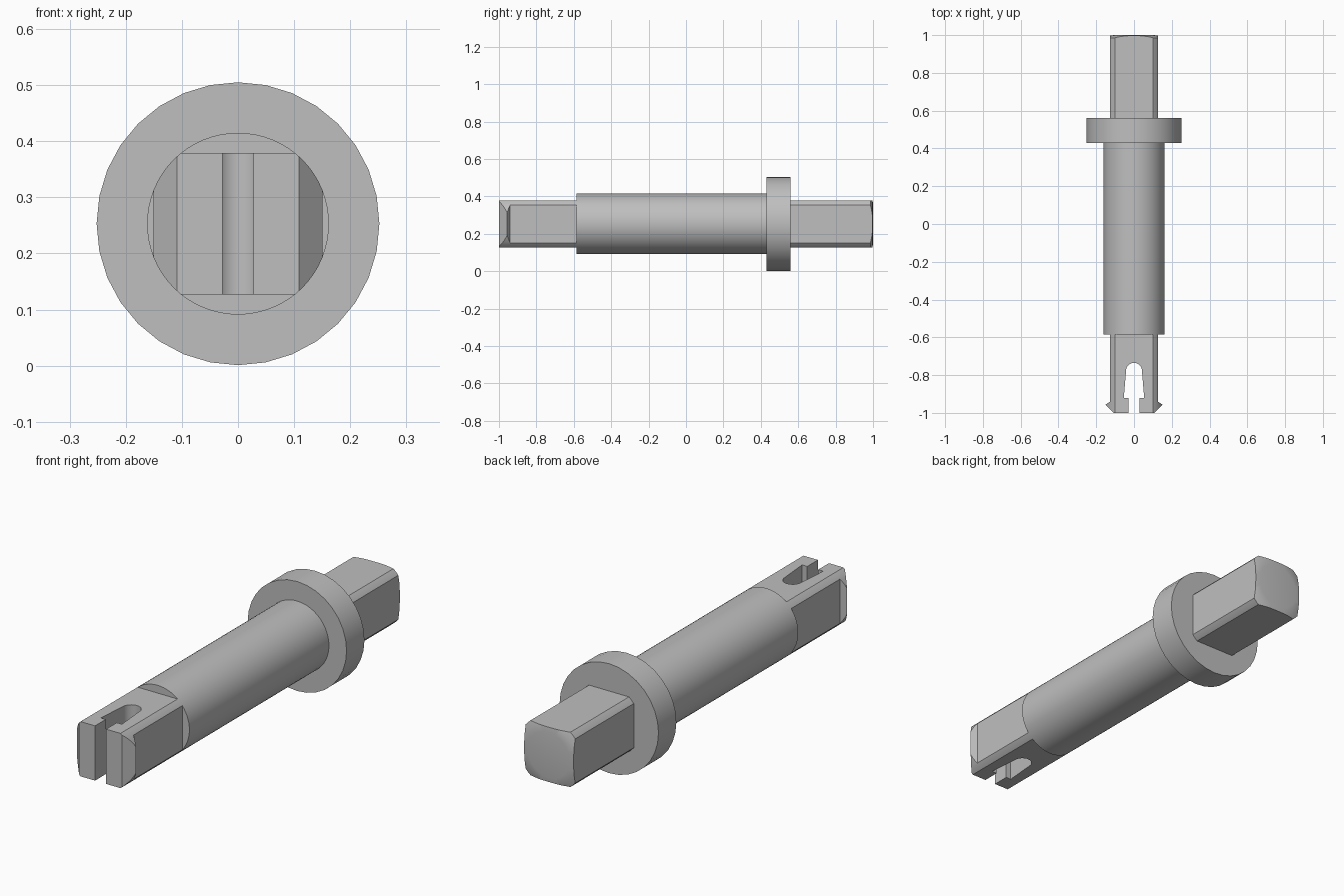
import bpy, bmesh, math

if "Cube" in bpy.data.objects:
    bpy.data.objects.remove(bpy.data.objects["Cube"])

Z = 0.253          # axis height
R = 0.162          # shaft radius
H = 0.126          # half thickness of the flat-sided ends

steel = bpy.data.materials.new("light_grey")
steel.diffuse_color = (0.52, 0.52, 0.52, 1)
steel.use_nodes = True
steel.node_tree.nodes["Principled BSDF"].inputs["Base Color"].default_value = steel.diffuse_color


def finish(bm, name):
    bmesh.ops.recalc_face_normals(bm, faces=bm.faces)
    me = bpy.data.meshes.new(name)
    bm.to_mesh(me)
    bm.free()
    me.materials.append(steel)
    ob = bpy.data.objects.new(name, me)
    bpy.context.collection.objects.link(ob)
    return ob


def lathe(name, profile, n):
    """Turn (radius, y) points around the lengthwise axis, capping both ends."""
    bm = bmesh.new()
    rings = [[bm.verts.new((r * math.sin(2 * math.pi * i / n), y,
                            Z + r * math.cos(2 * math.pi * i / n)))
              for i in range(n)] for r, y in profile]
    for a, b in zip(rings, rings[1:]):
        for i in range(n):
            j = (i + 1) % n
            bm.faces.new((a[i], a[j], b[j], b[i]))
    bm.faces.new(rings[0])
    bm.faces.new(rings[-1])
    return finish(bm, name)


def plate(name, outline):
    """Extrude an (x, y) outline through the thickness of the flats."""
    bm = bmesh.new()
    f = bm.faces.new([bm.verts.new((x, y, Z - H)) for x, y in outline])
    up = bmesh.ops.extrude_face_region(bm, geom=[f])["geom"]
    verts = [v for v in up if isinstance(v, bmesh.types.BMVert)]
    bmesh.ops.translate(bm, verts=verts, vec=(0, 0, 2 * H))
    return finish(bm, name)


def intersect(ob, cutter):
    m = ob.modifiers.new("round_corners", 'BOOLEAN')
    m.operation, m.solver, m.object = 'INTERSECT', 'EXACT', cutter
    bpy.context.view_layer.objects.active = ob
    bpy.ops.object.modifier_apply(modifier=m.name)
    bpy.data.objects.remove(cutter)


# round shaft and collar
shaft = lathe("shaft", [(R, -0.585), (R, 0.44)], 64)
collar = lathe("collar", [(0.252, 0.43), (0.252, 0.56)], 32)

# square drive at the back, corners and end rounded by a turned envelope
drive = plate("square_drive", [(-H, 0.55), (H, 0.55), (H, 1.05), (-H, 1.05)])
intersect(drive, lathe("drive_envelope", [(R, 0.5), (R, 0.986), (0.135, 0.996), (0.105, 1.0)], 64))

# split snap end at the front: barbed outside, keyhole slot inside
half = [(H, -0.575), (H, -0.94), (0.151, -0.956), (0.109, -1.0),
        (0.028, -1.0), (0.028, -0.922), (0.054, -0.922)]
half += [(0.042 * math.cos(a), -0.777 + 0.042 * math.sin(a))
         for a in [math.pi / 16 * i for i in range(8)]]
outline = half + [(0, -0.735)] + [(-x, y) for x, y in reversed(half)]
snap = plate("snap_end", outline)
intersect(snap, lathe("snap_envelope", [(R, -1.1), (R, -0.5)], 64))

# smooth round surfaces, keep edges crisp
for ob in (shaft, collar, drive, snap):
    bpy.ops.object.select_all(action='DESELECT')
    ob.select_set(True)
    bpy.context.view_layer.objects.active = ob
    bpy.ops.object.shade_smooth_by_angle(angle=math.radians(30))
